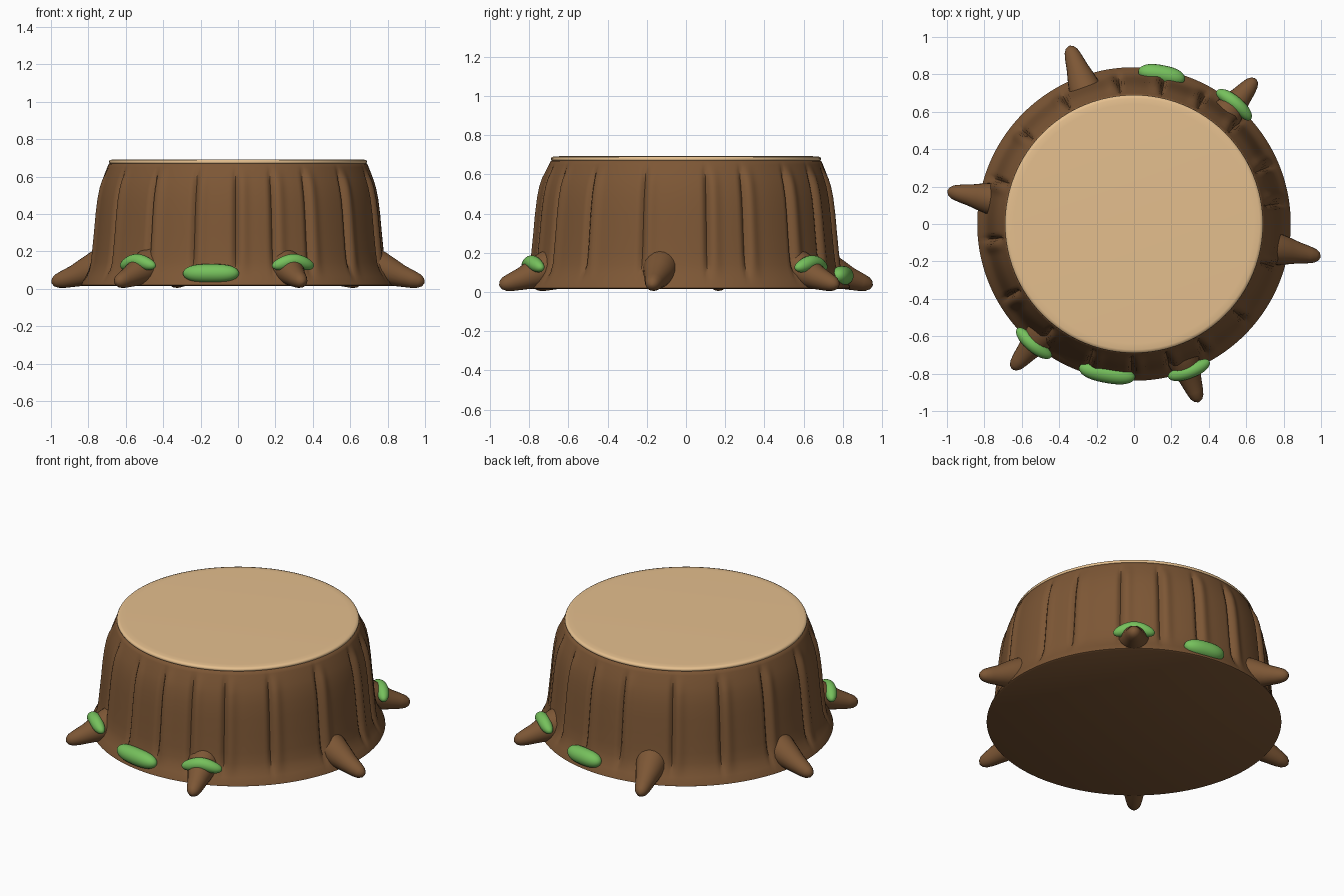
import bpy
import bmesh
from math import sin, cos, pi, radians, exp
from mathutils import Vector

cube = bpy.data.objects.get("Cube")
if cube:
    bpy.data.objects.remove(cube, do_unlink=True)


def material(name, rgb):
    mat = bpy.data.materials.new(name)
    mat.use_nodes = True
    mat.diffuse_color = (*rgb, 1)
    bsdf = mat.node_tree.nodes["Principled BSDF"]
    bsdf.inputs["Base Color"].default_value = (*rgb, 1)
    bsdf.inputs["Roughness"].default_value = 0.8
    return mat


BARK = material("bark brown", (0.205, 0.095, 0.036))
WOOD = material("cut wood tan", (0.78, 0.52, 0.27))
MOSS = material("moss green", (0.18, 0.53, 0.107))


def skin(name, rings, mat):
    """Closed smooth surface through a list of equal-sized rings."""
    bm = bmesh.new()
    loops = [[bm.verts.new(p) for p in ring] for ring in rings]
    n = len(loops[0])
    for a, b in zip(loops, loops[1:]):
        for i in range(n):
            j = (i + 1) % n
            bm.faces.new((a[i], a[j], b[j], b[i]))
    bm.faces.new(loops[0])
    bm.faces.new(loops[-1])
    bmesh.ops.recalc_face_normals(bm, faces=bm.faces)
    mesh = bpy.data.meshes.new(name)
    bm.to_mesh(mesh)
    bm.free()
    mesh.materials.append(mat)
    mesh.polygons.foreach_set("use_smooth", [True] * len(mesh.polygons))
    mesh.set_sharp_from_angle(angle=radians(50))
    obj = bpy.data.objects.new(name, mesh)
    bpy.context.collection.objects.link(obj)
    return obj


def tube(name, path, radii, mat, sides=20):
    """Round tube of varying radius along a path."""
    rings = []
    for k, p in enumerate(path):
        d = path[min(k + 1, len(path) - 1)] - path[max(k - 1, 0)]
        q = d.to_track_quat('Z', 'Y')
        ring = [q @ Vector((cos(2 * pi * i / sides), sin(2 * pi * i / sides), 0))
                for i in range(sides)]
        rings.append([p + v * radii[k] for v in ring])
    return skin(name, rings, mat)


def polar(angle, r, z):
    return Vector((r * cos(angle), r * sin(angle), z))


def smooth(a, b, x):
    t = max(0, min(1, (x - a) / (b - a)))
    return t * t * (3 - 2 * t)


# Trunk: outline flaring close to the ground, vertical grooves in the bark
GROOVES = [radians(a) for a in (-128, -108, -91, -76, -61, -41, -17, 8, 23, 44,
                                61, 78, 96, 119, 140, 162, 186, 210)]
OUTLINE = [(0.828, 0.015), (0.838, 0.02), (0.833, 0.035), (0.816, 0.065), (0.799, 0.1),
           (0.787, 0.14), (0.779, 0.2), (0.769, 0.3), (0.76, 0.4), (0.75, 0.48),
           (0.738, 0.54), (0.726, 0.58), (0.711, 0.62), (0.699, 0.65), (0.691, 0.668),
           (0.675, 0.676)]


def groove_relief(angle):
    total = 0
    for g in GROOVES:
        d = (angle - g + pi) % (2 * pi) - pi
        total -= 0.022 * exp(-(d / 0.016) ** 2)
        total += 0.011 * exp(-((d - 0.055) / 0.035) ** 2)
    return total


SEGMENTS = 360
angles = [2 * pi * i / SEGMENTS for i in range(SEGMENTS)]
relief = [groove_relief(a) for a in angles]
rings = []
for r, z in OUTLINE:
    fade = smooth(0.04, 0.17, z) * (1 - smooth(0.56, 0.66, z))
    rings.append([polar(a, r + fade * h, z) for a, h in zip(angles, relief)])
skin("trunk", rings, BARK)

# Cut face on top with a softened rim
CUT = [(0.67, 0.66), (0.687, 0.672), (0.69, 0.68), (0.686, 0.688), (0.672, 0.692), (0.64, 0.693)]
skin("cut_top", [[polar(2 * pi * i / 96, r, z) for i in range(96)] for r, z in CUT], WOOD)

# Six tapered roots with rounded tips; three carry a saddle of moss
ROOT = [(0.64, 0.165, 0.08), (0.71, 0.14, 0.092), (0.77, 0.114, 0.087), (0.83, 0.09, 0.074),
        (0.89, 0.068, 0.058), (0.95, 0.05, 0.046), (0.985, 0.041, 0.036),
        (1.003, 0.036, 0.023), (1.012, 0.034, 0.006)]
for k in range(6):
    a = radians(-10 - 60 * k)
    tube(f"root_{k + 1}", [polar(a, r, z) for r, z, _ in ROOT], [w for _, _, w in ROOT], BARK)

STEPS = [-cos(pi * i / 24) for i in range(25)]
for k, degrees in enumerate((-69.3, -130, 50)):
    a = radians(degrees)
    side = Vector((-sin(a), cos(a), 0))
    path = [polar(a, 0.842 - 0.015 * t * t, 0.124 + 0.026 * cos(t * pi / 2) ** 2)
            + side * 0.118 * t for t in STEPS]
    widths = [0.001 + 0.036 * max(0, 1 - abs(t) ** 3) ** 0.5 for t in STEPS]
    tube(f"root_moss_{k + 1}", path, widths, MOSS)

# Moss cushions hugging the base of the trunk
for name, degrees, half in (("front_moss", -100.3, 0.186), ("back_moss", 79.5, 0.155)):
    a = radians(degrees)
    side = Vector((-sin(a), cos(a), 0))
    path = [polar(a, 0.813 - 0.008 * t * t, 0.083) + side * 0.813 * half * t for t in STEPS]
    widths = [0.001 + 0.049 * max(0, 1 - abs(t) ** 3) ** 0.5 for t in STEPS]
    tube(name, path, widths, MOSS)
